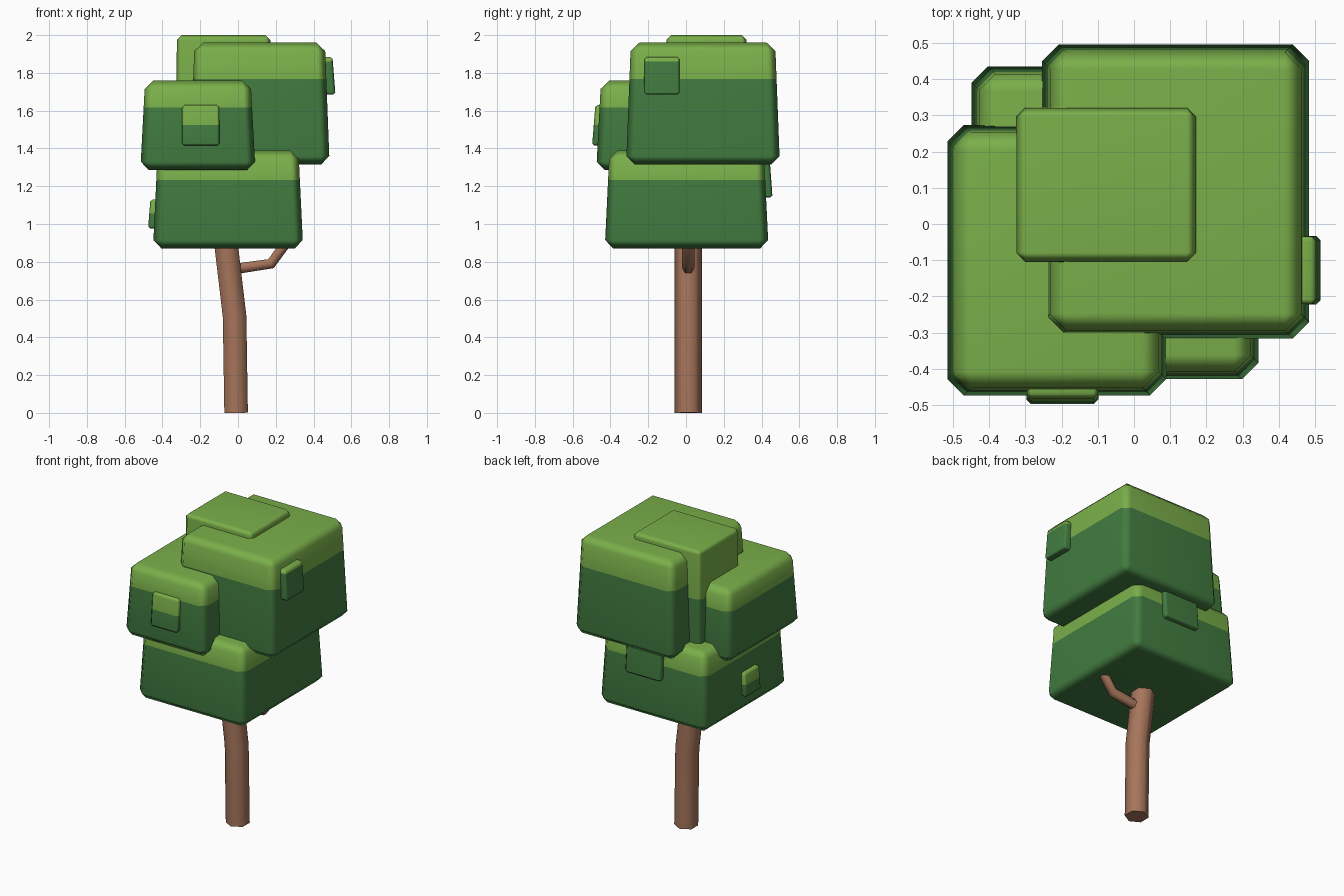
import bpy, bmesh, math
from mathutils import Vector

if "Cube" in bpy.data.objects:
    bpy.data.objects.remove(bpy.data.objects["Cube"])


def material(name, rgb):
    m = bpy.data.materials.new(name)
    lin = [((c / 255 + 0.055) / 1.055) ** 2.4 for c in rgb]
    m.diffuse_color = (*lin, 1)
    m.use_nodes = True
    m.node_tree.nodes["Principled BSDF"].inputs["Base Color"].default_value = m.diffuse_color
    return m


LIGHT = material("light leaf green", (122, 175, 74))
DARK = material("dark leaf green", (66, 124, 64))
BARK = material("brown bark", (166, 117, 91))


def finish(bm, name, mats, angle):
    bmesh.ops.recalc_face_normals(bm, faces=bm.faces[:])
    me = bpy.data.meshes.new(name)
    bm.to_mesh(me)
    bm.free()
    for m in mats:
        me.materials.append(m)
    ob = bpy.data.objects.new(name, me)
    bpy.context.collection.objects.link(ob)
    bpy.ops.object.select_all(action='DESELECT')
    ob.select_set(True)
    bpy.context.view_layer.objects.active = ob
    bpy.ops.object.shade_smooth_by_angle(angle=math.radians(angle))
    return ob


def block(name, bottom, top, z0, z1, band, bevel):
    """Bevelled box; bottom/top are (x0, x1, y0, y1); light above z = band."""
    bm = bmesh.new()
    bmesh.ops.create_cube(bm, size=2)
    for v in bm.verts:
        r = top if v.co.z > 0 else bottom
        v.co = (r[1] if v.co.x > 0 else r[0],
                r[3] if v.co.y > 0 else r[2],
                z1 if v.co.z > 0 else z0)
    bmesh.ops.bevel(bm, geom=bm.edges[:], offset=bevel, segments=1,
                    profile=0.5, affect='EDGES')
    bmesh.ops.bisect_plane(bm, geom=bm.verts[:] + bm.edges[:] + bm.faces[:],
                           plane_co=(0, 0, band), plane_no=(0, 0, 1))
    for f in bm.faces:
        f.material_index = 0 if f.calc_center_median().z > band else 1
    ob = finish(bm, name, [LIGHT, DARK], 60)
    w = ob.modifiers.new("even_shading", 'WEIGHTED_NORMAL')
    w.keep_sharp = True


def leaf_mass(name, rect, z0, z1, inset=0.025, bevel=0.045, band=None):
    x0, x1, y0, y1 = rect
    block(name, rect, (x0 + inset, x1 - inset, y0 + inset, y1 - inset),
          z0, z1, band or z1 - 0.3 * (z1 - z0), bevel)


def tube(name, path, y, radius):
    """Six-sided limb along points (x, z) in the plane at y."""
    bm = bmesh.new()
    pts = [Vector((x, y, z)) for x, z in path]
    rings = []
    for i, p in enumerate(pts):
        t = (pts[min(i + 1, len(pts) - 1)] - pts[max(i - 1, 0)]).normalized()
        side = Vector((0, 1, 0))
        n = side.cross(t)
        rings.append([bm.verts.new(p + radius * (math.cos(a) * side + math.sin(a) * n))
                      for a in (k * math.pi / 3 for k in range(6))])
    for a, b in zip(rings, rings[1:]):
        for k in range(6):
            bm.faces.new((a[k], a[(k + 1) % 6], b[(k + 1) % 6], b[k]))
    bm.faces.new(rings[0])
    bm.faces.new(rings[-1])
    finish(bm, name, [BARK], 65)


# Trunk and side branch
tube("trunk", [(-0.01, 0), (-0.018, 0.51), (-0.07, 0.95)], 0.012, 0.072)
tube("branch", [(-0.03, 0.76), (0.175, 0.79), (0.29, 0.95)], 0.012, 0.032)

# Main leaf masses
leaf_mass("lower_leaves", (-0.45, 0.345, -0.43, 0.437), 0.87, 1.39)
leaf_mass("upper_leaves", (-0.255, 0.485, -0.317, 0.497), 1.315, 1.96)
leaf_mass("front_left_leaves", (-0.517, 0.092, -0.475, 0.275), 1.285, 1.76)
leaf_mass("crown_leaves", (-0.327, 0.174, -0.107, 0.323), 1.0, 2.0,
          inset=0.003, bevel=0.025, band=1.68)

# Small leaf plates following the sloping sides
block("front_plate", (-0.297, -0.098, -0.497, -0.43),
      (-0.295, -0.1, -0.48, -0.43), 1.415, 1.63, 1.525, 0.012)
block("right_plate", (0.44, 0.516, -0.222, -0.033),
      (0.44, 0.5, -0.22, -0.035), 1.685, 1.885, 1.86, 0.012)
block("left_plate", (-0.476, -0.40, -0.11, 0.05),
      (-0.464, -0.40, -0.108, 0.048), 0.975, 1.13, 1.055, 0.012)
block("back_plate", (-0.13, 0.13, 0.38, 0.458),
      (-0.13, 0.13, 0.38, 0.442), 1.14, 1.36, 1.325, 0.012)
